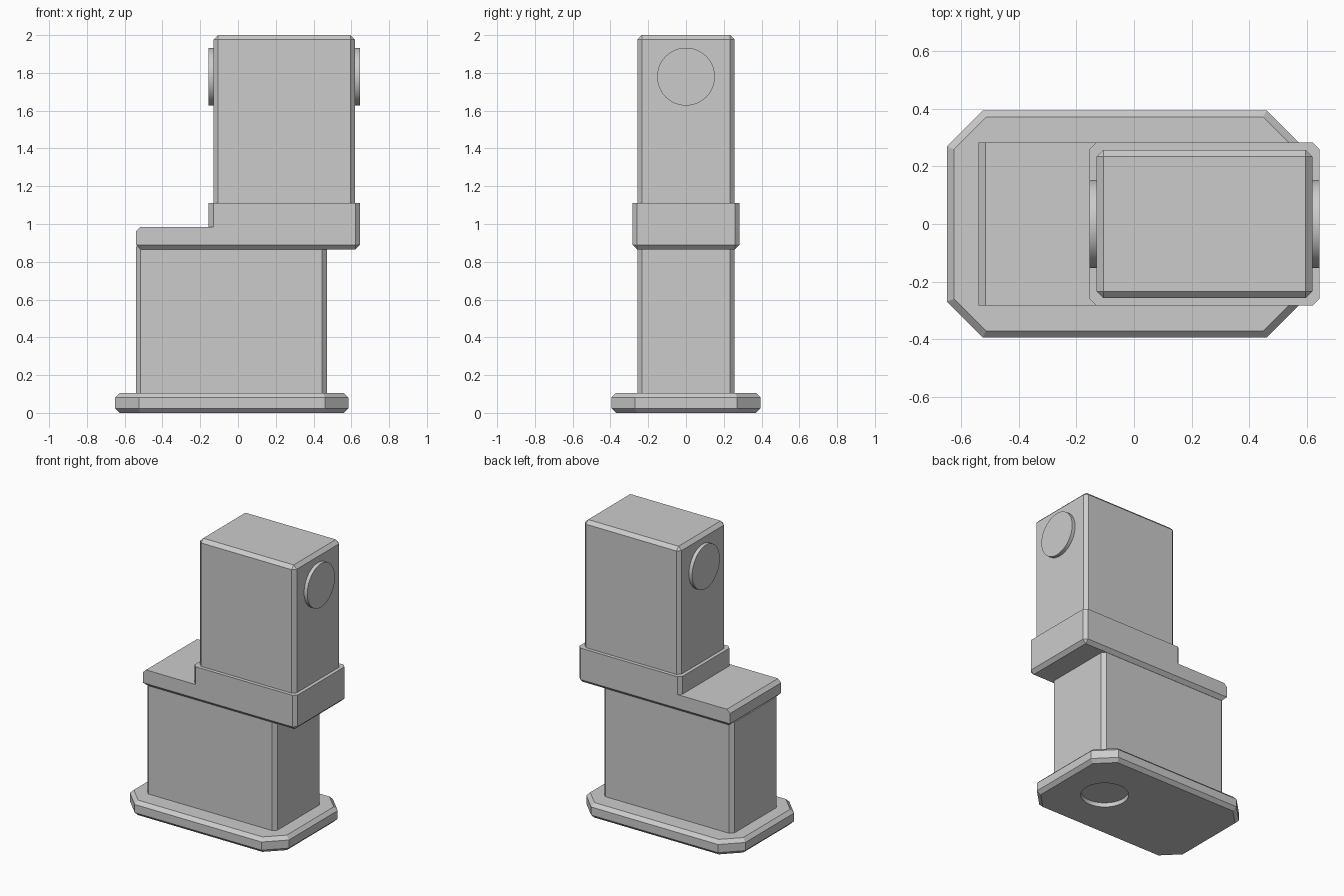
import bpy, bmesh, math
from mathutils import Matrix, Vector

cube = bpy.data.objects.get("Cube")
if cube:
    bpy.data.objects.remove(cube, do_unlink=True)

GREY = (0.6, 0.6, 0.6, 1)
grey = bpy.data.materials.new("plain grey")
grey.use_nodes = True
grey.diffuse_color = GREY
grey.node_tree.nodes["Principled BSDF"].inputs["Base Color"].default_value = GREY

BEVEL = 0.024


def finish(name, bm):
    bmesh.ops.recalc_face_normals(bm, faces=bm.faces)
    mesh = bpy.data.meshes.new(name)
    bm.to_mesh(mesh)
    bm.free()
    mesh.materials.append(grey)
    obj = bpy.data.objects.new(name, mesh)
    bpy.context.collection.objects.link(obj)
    return obj


def bevel(bm, rule, width):
    """Chamfer every edge whose middle and direction satisfy the rule."""
    edges = []
    for e in bm.edges:
        a, b = (v.co for v in e.verts)
        if rule((a + b) / 2, abs((b - a).normalized().z) > 0.9):
            edges.append(e)
    bmesh.ops.bevel(bm, geom=edges, offset=width, segments=1,
                    affect='EDGES', clamp_overlap=True)


def box(x0, x1, half_y, z0, z1):
    bm = bmesh.new()
    size = Matrix.Diagonal((x1 - x0, half_y * 2, z1 - z0, 1))
    move = Matrix.Translation(((x0 + x1) / 2, 0, (z0 + z1) / 2))
    bmesh.ops.create_cube(bm, size=1, matrix=move @ size)
    return bm


def disc(name, centre, axis, depth):
    bm = bmesh.new()
    turn = Vector((0, 0, 1)).rotation_difference(Vector(axis)).to_matrix().to_4x4()
    bmesh.ops.create_cone(bm, cap_ends=True, segments=48, radius1=0.153,
                          radius2=0.153, depth=depth,
                          matrix=Matrix.Translation(centre) @ turn)
    for f in bm.faces:
        f.smooth = len(f.verts) == 4
    for e in bm.edges:
        e.smooth = all(len(f.verts) == 4 for f in e.link_faces)
    return finish(name, bm)


# Base plate: clipped corners, then chamfered rims, with a round socket below
bm = box(-0.65, 0.585, 0.395, 0, 0.105)
bevel(bm, lambda m, upright: upright, 0.125)
bevel(bm, lambda m, upright: not upright, BEVEL)
base = finish("base_plate", bm)
cutter = disc("socket_cutter", (0.245, 0, 0), (0, 0, 1), 0.06)
cutter.hide_render = True
cutter.hide_set(True)
socket = base.modifiers.new("socket", 'BOOLEAN')
socket.operation = 'DIFFERENCE'
socket.object = cutter

# Lower block
bm = box(-0.54, 0.47, 0.258, 0.1, 0.88)
bevel(bm, lambda m, upright: upright, BEVEL)
finish("lower_block", bm)

# Ledge: chamfered underneath and along its outer top edge
bm = box(-0.54, -0.12, 0.283, 0.865, 0.985)
bevel(bm, lambda m, upright: not upright and m.x < -0.13
      and (m.z < 0.9 or m.x < -0.5), BEVEL)
finish("ledge", bm)

# Collar: chamfered underneath and on its upright corners
bm = box(-0.155, 0.645, 0.283, 0.865, 1.11)
bevel(bm, lambda m, upright: upright or m.z < 0.9, BEVEL)
finish("collar", bm)

# Upper block: chamfered upright corners and top rim
bm = box(-0.13, 0.62, 0.258, 1.1, 2.0)
bevel(bm, lambda m, upright: upright or m.z > 1.9, BEVEL)
finish("upper_block", bm)

# Round bosses on both ends of the upper block
for name, x in (("right_boss", -0.1425), ("left_boss", 0.6325)):
    disc(name, (x, 0, 1.78), (1, 0, 0), 0.025)
